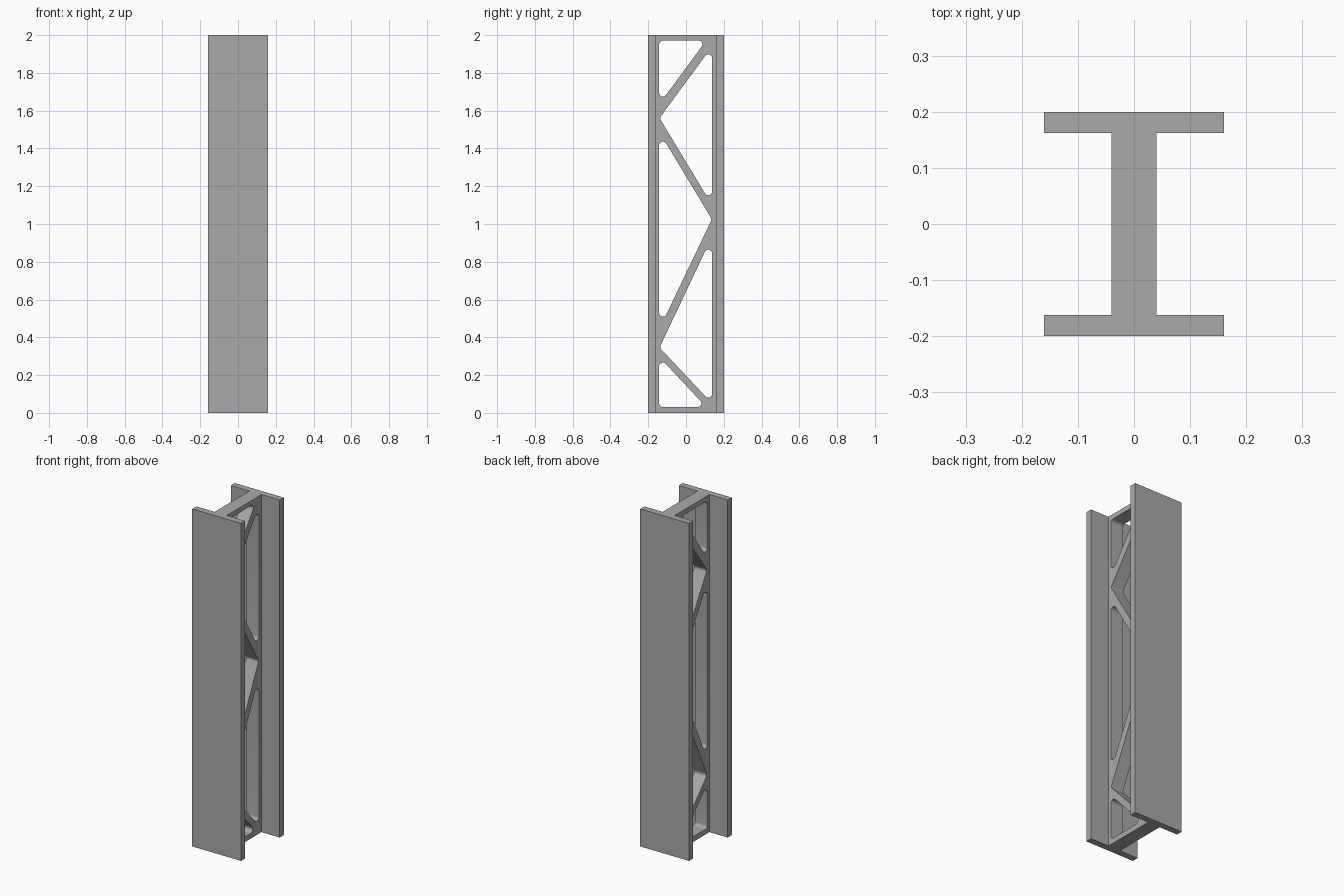
import bpy, bmesh, math

old = bpy.data.objects.get("Cube")
if old:
    bpy.data.objects.remove(old, do_unlink=True)

HALF_WIDTH, HALF_DEPTH, HEIGHT = 0.16, 0.20, 2.0
WEB, INNER = 0.04, 0.162      # half web thickness, inner face of the flanges
FILLET, STEPS = 0.02, 32      # hole corner radius and circle resolution
LEFT, RIGHT = -0.122, 0.118   # fillet centre lines along the two flanges

grey = bpy.data.materials.new("steel grey")
grey.use_nodes = True
colour = (0.4, 0.4, 0.4, 1)
grey.diffuse_color = colour
grey.node_tree.nodes["Principled BSDF"].inputs["Base Color"].default_value = colour


def make_object(name, bm):
    bmesh.ops.recalc_face_normals(bm, faces=bm.faces)
    mesh = bpy.data.meshes.new(name)
    bm.to_mesh(mesh)
    bm.free()
    mesh.materials.append(grey)
    obj = bpy.data.objects.new(name, mesh)
    bpy.context.collection.objects.link(obj)
    return obj


def extrude_outline(bm, points, direction):
    face = bm.faces.new([bm.verts.new(p) for p in points])
    result = bmesh.ops.extrude_face_region(bm, geom=[face], use_keep_orig=True)
    verts = [v for v in result["geom"] if isinstance(v, bmesh.types.BMVert)]
    bmesh.ops.translate(bm, verts=verts, vec=direction)


def rounded_triangle(centres):
    """Counter-clockwise triangle with each corner replaced by an arc."""
    area = sum(a[0] * b[1] - b[0] * a[1]
               for a, b in zip(centres, centres[1:] + centres[:1]))
    if area < 0:
        centres = centres[::-1]
    points = []
    for i, (y, z) in enumerate(centres):
        before, after = centres[i - 1], centres[(i + 1) % 3]
        start = math.atan2(z - before[1], y - before[0]) - math.pi / 2
        end = math.atan2(after[1] - z, after[0] - y) - math.pi / 2
        sweep = (end - start) % math.tau
        count = max(3, round(STEPS * sweep / math.tau))
        for k in range(count + 1):
            a = start + sweep * k / count
            points.append((-WEB * 2, y + FILLET * math.cos(a), z + FILLET * math.sin(a)))
    return points


# I-shaped beam
quarter = [(WEB, 0), (WEB, INNER), (HALF_WIDTH, INNER), (HALF_WIDTH, HALF_DEPTH)]
right_side = [(x, -y) for x, y in quarter[:0:-1]] + quarter[1:]
outline = right_side + [(-x, y) for x, y in right_side[::-1]]
bm = bmesh.new()
extrude_outline(bm, [(x, y, 0) for x, y in outline], (0, 0, HEIGHT))
beam = make_object("truss_beam", bm)

# Triangular lightening holes, leaving a zigzag of braces
holes = [
    [(LEFT, 1.951), (LEFT, 1.695), (0.067, 1.951)],
    [(RIGHT, 1.878), (RIGHT, 1.172), (-0.116, 1.56)],
    [(LEFT, 1.416), (LEFT, 0.53), (0.114, 1.024)],
    [(RIGHT, 0.844), (RIGHT, 0.101), (-0.116, 0.35)],
    [(LEFT, 0.246), (LEFT, 0.051), (0.061, 0.051)],
]
bm = bmesh.new()
for hole in holes:
    extrude_outline(bm, rounded_triangle(hole), (WEB * 4, 0, 0))
cutter = make_object("hole_cutter", bm)
cutter.hide_render = True

cut = beam.modifiers.new("holes", "BOOLEAN")
cut.operation, cut.solver, cut.object = "DIFFERENCE", "EXACT", cutter
bpy.ops.object.select_all(action="DESELECT")
beam.select_set(True)
bpy.context.view_layer.objects.active = beam
bpy.ops.object.modifier_apply(modifier=cut.name)
bpy.data.objects.remove(cutter, do_unlink=True)
bpy.ops.object.shade_smooth_by_angle(angle=math.radians(30))
